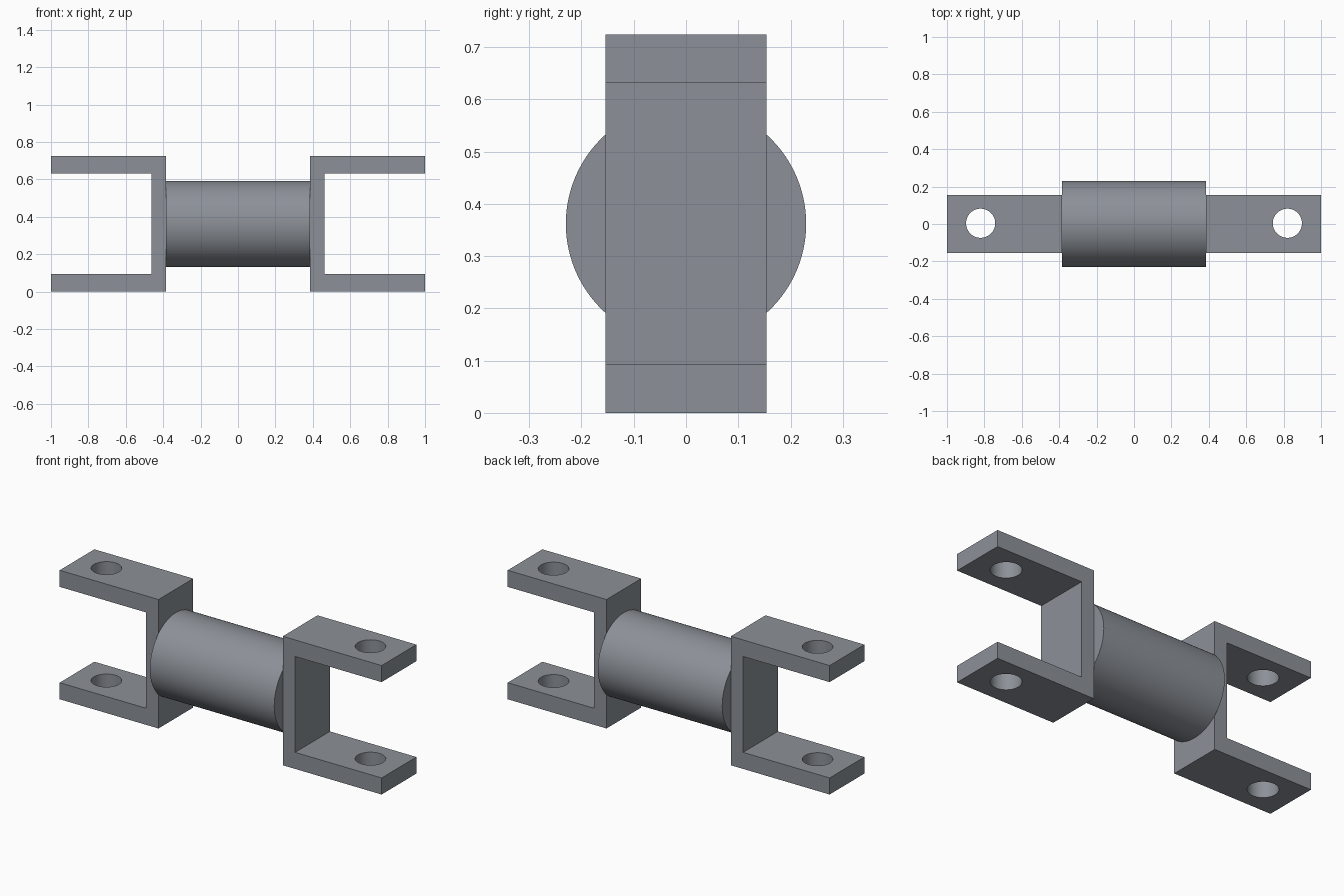
import bpy, bmesh, math

if "Cube" in bpy.data.objects:
    bpy.data.objects.remove(bpy.data.objects["Cube"])

HEIGHT, MID = 0.724, 0.362      # bracket height and axis height
BACK, WEB, TIP = 0.386, 0.463, 1.0
ARM, HALF_W = 0.093, 0.154      # arm thickness, half width

# Blue-grey steel
steel = bpy.data.materials.new("steel")
steel.diffuse_color = (0.264, 0.285, 0.315, 1)
steel.use_nodes = True
steel.node_tree.nodes["Principled BSDF"].inputs["Base Color"].default_value = steel.diffuse_color


def cylinder(name, radius, depth, loc, rot=(0, 0, 0), sides=64):
    bpy.ops.mesh.primitive_cylinder_add(vertices=sides, radius=radius, depth=depth,
                                        location=loc, rotation=rot)
    obj = bpy.context.object
    obj.name = name
    obj.data.materials.append(steel)
    bpy.ops.object.shade_smooth_by_angle(angle=math.radians(30))
    return obj


# Central barrel along x
cylinder("barrel", 0.23, 2 * BACK, (0, 0, MID), (0, math.pi / 2, 0), 96)

# Pin hole cutter through both arms
cutter = cylinder("pin_hole_cutter", 0.078, 1.2, (0.82, 0.004, MID))
cutter.hide_render = True
cutter.hide_viewport = True

# C-shaped fork bracket: profile in xz, extruded along y
profile = [(BACK, 0), (TIP, 0), (TIP, ARM), (WEB, ARM),
           (WEB, HEIGHT - ARM), (TIP, HEIGHT - ARM), (TIP, HEIGHT), (BACK, HEIGHT)]
bm = bmesh.new()
face = bm.faces.new([bm.verts.new((x, -HALF_W, z)) for x, z in profile])
ext = bmesh.ops.extrude_face_region(bm, geom=[face])
bmesh.ops.translate(bm, vec=(0, 2 * HALF_W, 0),
                    verts=[v for v in ext["geom"] if isinstance(v, bmesh.types.BMVert)])
bmesh.ops.recalc_face_normals(bm, faces=bm.faces)
mesh = bpy.data.meshes.new("fork_brackets")
bm.to_mesh(mesh)
bm.free()
mesh.materials.append(steel)
fork = bpy.data.objects.new("fork_brackets", mesh)
bpy.context.collection.objects.link(fork)

# Drill the pin holes, then mirror to the other end
drill = fork.modifiers.new("pin_holes", 'BOOLEAN')
drill.operation = 'DIFFERENCE'
drill.solver = 'EXACT'
drill.object = cutter
mirror = fork.modifiers.new("other_end", 'MIRROR')
mirror.use_axis[0] = True
mirror.use_mirror_merge = False
